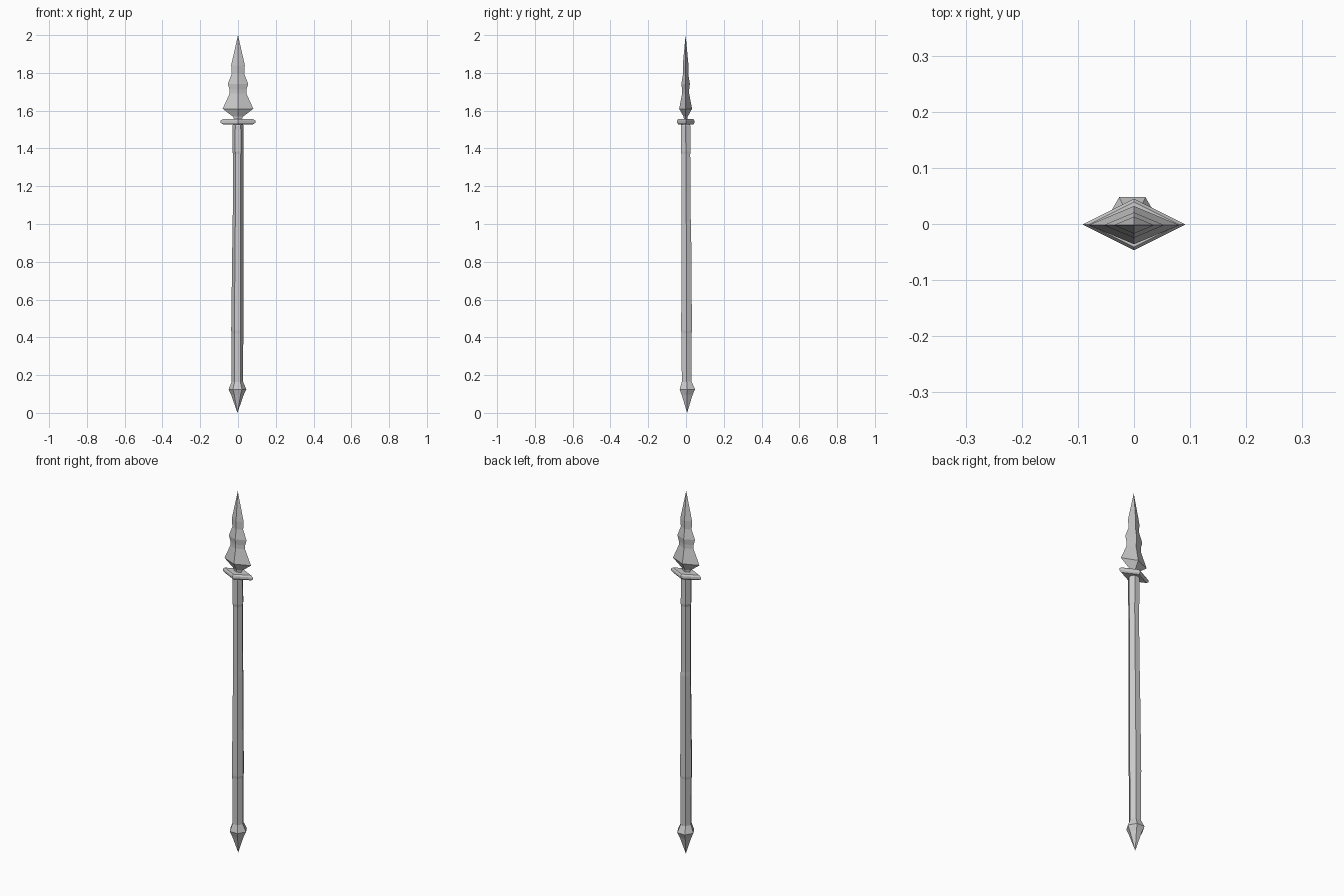
import bpy, bmesh
from math import cos, sin, tau


def loft(name, rings, sides, depth=1.0):
    """Skin rings of (z, radius, centre x, centre y); radius 0 makes a point."""
    bm = bmesh.new()
    loops = []
    for z, r, cx, cy in rings:
        if r == 0:
            loops.append([bm.verts.new((cx, cy, z))])
        else:
            loops.append([bm.verts.new((cx + r * cos(tau * i / sides),
                                        cy + r * depth * sin(tau * i / sides), z))
                          for i in range(sides)])
    for a, b in zip(loops, loops[1:]):
        for i in range(sides):
            j = (i + 1) % sides
            if len(a) == 1:
                bm.faces.new((a[0], b[j], b[i]))
            elif len(b) == 1:
                bm.faces.new((a[i], a[j], b[0]))
            else:
                bm.faces.new((a[i], a[j], b[j], b[i]))
    for end in (loops[0], loops[-1]):
        if len(end) > 1:
            bm.faces.new(end)
    bmesh.ops.recalc_face_normals(bm, faces=bm.faces)
    mesh = bpy.data.meshes.new(name)
    bm.to_mesh(mesh)
    bm.free()
    obj = bpy.data.objects.new(name, mesh)
    bpy.context.collection.objects.link(obj)
    return obj


# Slightly uneven six-sided wooden shaft
loft("shaft", [(0.14, 0.030, -0.003, 0.004), (0.42, 0.031, -0.003, 0.003),
               (0.435, 0.033, -0.003, 0.003), (0.99, 0.029, 0.000, 0.002),
               (1.01, 0.028, 0.000, 0.001), (1.37, 0.027, 0.001, -0.001),
               (1.385, 0.030, 0.000, -0.001), (1.52, 0.029, 0.000, -0.002),
               (1.535, 0.024, 0.000, -0.002)], 6)

# Flared collar and pointed butt spike
loft("butt_collar", [(0.095, 0.033, -0.003, 0.006), (0.125, 0.047, -0.003, 0.007),
                     (0.165, 0.030, -0.003, 0.004)], 6)
loft("butt_spike", [(0.0, 0, -0.003, 0.006), (0.095, 0.033, -0.003, 0.006)], 6)

# Diamond guard plate with bevelled rim
loft("guard", [(1.528, 0.080, 0, -0.001), (1.536, 0.092, 0, -0.001),
               (1.547, 0.092, 0, -0.001), (1.556, 0.080, 0, -0.001)], 4, 0.5)

# Waisted diamond-section blade
blade = [(1.55, 0.020), (1.568, 0.026), (1.61, 0.081), (1.69, 0.045), (1.712, 0.045),
         (1.742, 0.054), (1.795, 0.033), (1.84, 0.036), (1.855, 0.033), (2.0, 0)]
loft("blade", [(z, r, 0, -0.002) for z, r in blade], 4, 0.42)
